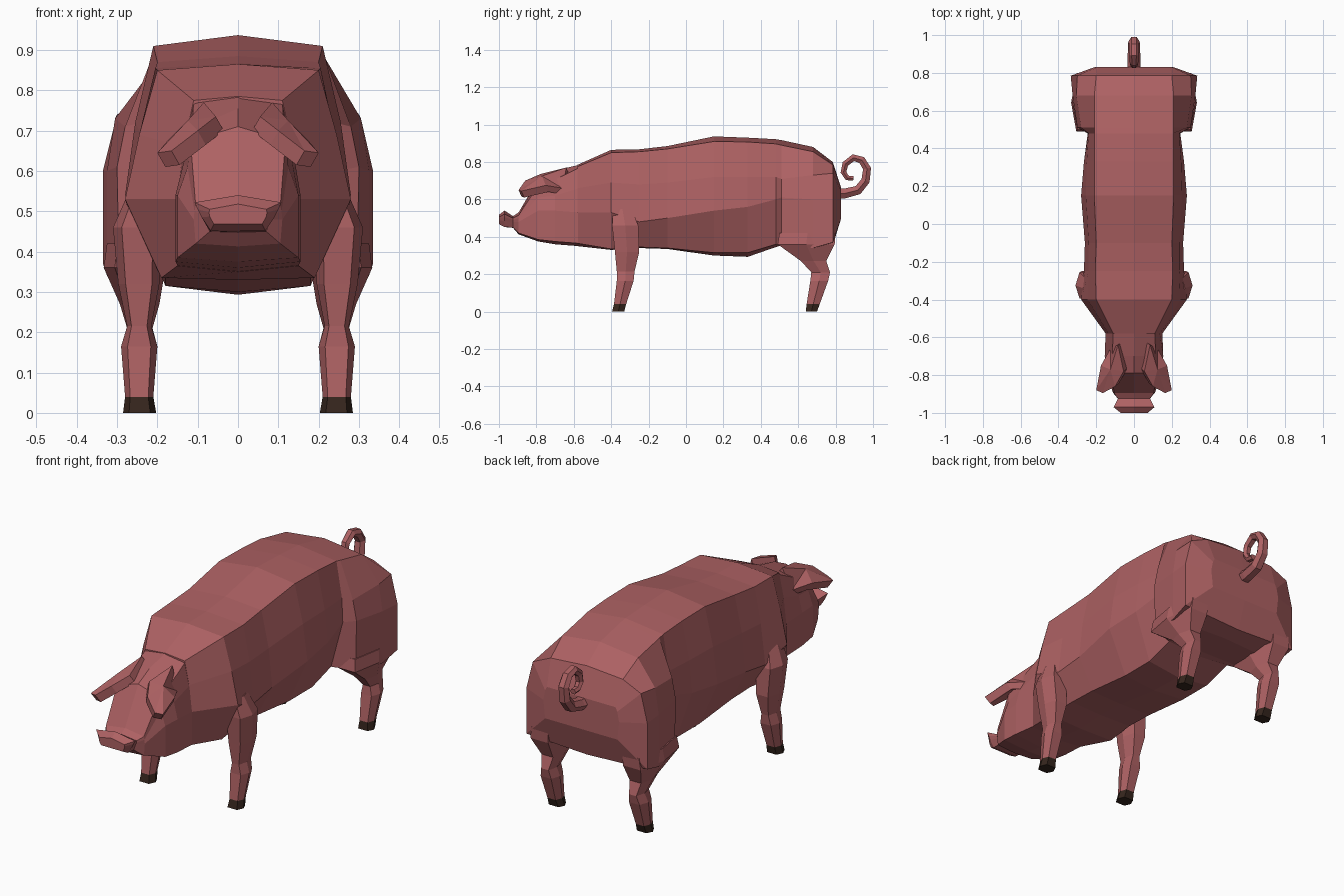
import bpy, bmesh, math
from mathutils import Vector


def material(name, color):
    m = bpy.data.materials.new(name)
    m.diffuse_color = (*color, 1)
    return m


SKIN = material("skin", (0.42, 0.12, 0.125))
HOOF = material("hoof", (0.035, 0.018, 0.012))


def finish(name, bm, mat, mirror=False):
    bmesh.ops.recalc_face_normals(bm, faces=bm.faces)
    me = bpy.data.meshes.new(name)
    bm.to_mesh(me)
    bm.free()
    me.materials.append(mat)
    ob = bpy.data.objects.new(name, me)
    bpy.context.collection.objects.link(ob)
    if mirror:
        ob.modifiers.new("mirror", 'MIRROR').use_mirror_merge = False
    return ob


def loft(name, rings, mat=SKIN, mirror=False):
    """Skin a list of closed point rings and cap both ends."""
    bm = bmesh.new()
    vs = [[bm.verts.new(p) for p in r] for r in rings]
    n = len(vs[0])
    for a, b in zip(vs, vs[1:]):
        for i in range(n):
            j = (i + 1) % n
            bm.faces.new((a[i], a[j], b[j], b[i]))
    bm.faces.new(vs[0])
    bm.faces.new(vs[-1])
    return finish(name, bm, mat, mirror)


def section(y, top, *rest):
    """Symmetric cross-section: top z, four (x, z) side points, bottom z."""
    side = [(rest[i], rest[i + 1]) for i in range(0, 8, 2)]
    half = [(x, y, z) for x, z in side]
    return ([(0, y, top)] + half + [(0, y, rest[8])]
            + [(-x, y, z) for x, y, z in reversed(half)])


# Torso: y, top, shoulder, upper side, mid side, low side, belly
torso = [
    (-.58, .785, .11, .775, .135, .66, .15, .53, .15, .365, .35),
    (-.40, .865, .20, .85, .245, .69, .28, .53, .19, .335, .33),
    (-.25, .868, .205, .855, .24, .68, .265, .48, .18, .345, .34),
    (-.10, .885, .20, .87, .24, .69, .26, .50, .18, .34, .335),
    (.15, .937, .21, .91, .255, .72, .28, .54, .18, .315, .30),
    (.33, .93, .21, .907, .25, .72, .265, .56, .18, .315, .293),
    (.48, .922, .21, .897, .24, .72, .245, .60, .18, .36, .345),
    (.51, .917, .21, .89, .28, .71, .30, .61, .295, .36, .355),
    (.68, .88, .21, .855, .305, .73, .325, .60, .325, .34, .355),
    (.785, .80, .20, .785, .30, .74, .335, .60, .335, .37, .355),
    (.83, .66, .19, .66, .20, .64, .21, .59, .20, .50, .50),
]
loft("torso", [section(*r) for r in torso])

# Head with upturned snout
head = [
    (-.57, .785, .11, .77, .135, .66, .15, .53, .15, .365, .35),
    (-.70, .755, .115, .705, .135, .62, .155, .54, .155, .375, .36),
    (-.79, .71, .118, .675, .125, .61, .15, .54, .15, .385, .375),
    (-.895, .53, .105, .515, .108, .50, .11, .48, .105, .42, .413),
    (-.925, .51, .085, .50, .085, .49, .08, .48, .07, .45, .448),
    (-.97, .54, .108, .522, .10, .505, .09, .485, .068, .452, .452),
    (-1.0, .518, .07, .505, .072, .497, .07, .487, .06, .468, .468),
]
loft("head", [section(*r) for r in head])

# Drooping ears
bm = bmesh.new()
outline = [(.085, -.64, .77), (.125, -.66, .66), (.175, -.75, .675), (.20, -.88, .645),
           (.165, -.895, .65), (.10, -.86, .70), (.055, -.78, .735)]
up = [bm.verts.new(p) for p in outline]
low = [bm.verts.new((x - .02, y + .015, z - .035)) for x, y, z in outline]
c_up = bm.verts.new((.125, -.77, .725))
c_low = bm.verts.new((.115, -.76, .665))
for i in range(len(up)):
    j = (i + 1) % len(up)
    bm.faces.new((up[i], up[j], low[j], low[i]))
    bm.faces.new((up[i], up[j], c_up))
    bm.faces.new((low[i], low[j], c_low))
finish("ears", bm, SKIN, True)


def leg_ring(z, x0, x1, y0, y1):
    """Six-sided leg section filling the given x and y range."""
    xm, d = (x0 + x1) / 2, (x1 - x0) * .32
    ym = (y0 + y1) / 2
    return [(x0, ym, z), (xm - d, y0, z), (xm + d, y0, z),
            (x1, ym, z), (xm + d, y1, z), (xm - d, y1, z)]


# Legs: z, x range, y range from top to hoof
front = [(.55, .19, .27, -.39, -.29), (.46, .19, .31, -.395, -.255),
         (.32, .195, .297, -.38, -.25), (.215, .215, .275, -.37, -.275),
         (.165, .20, .29, -.37, -.28), (.04, .21, .28, -.385, -.32),
         (0, .203, .285, -.395, -.33)]
hind = [(.42, .18, .325, .50, .80), (.36, .18, .333, .49, .795),
        (.27, .195, .293, .615, .75), (.21, .212, .275, .67, .77),
        (.165, .20, .29, .665, .76), (.04, .21, .28, .645, .715),
        (0, .203, .285, .64, .70)]
for name, rows in (("front", front), ("hind", hind)):
    rings = [leg_ring(*r) for r in rows]
    loft(name + "_legs", rings[:-1], SKIN, True)
    loft(name + "_hooves", rings[-2:], HOOF, True)

# Curly tail: hexagonal tube tapering along a spiral
path = [Vector((0, y, z)) for y, z in
        [(.80, .63), (.85, .632), (.92, .65), (.96, .70), (.968, .765), (.94, .81),
         (.895, .823), (.852, .79), (.842, .745), (.862, .715), (.895, .712)]]
rings = []
for i, p in enumerate(path):
    t = (path[min(i + 1, len(path) - 1)] - path[max(i - 1, 0)]).normalized()
    n = t.cross(Vector((1, 0, 0)))
    r = .032 - .018 * i / (len(path) - 1)
    rings.append([p + n * r * math.sin(a) + Vector((1.15 * r * math.cos(a), 0, 0))
                  for a in (k * math.pi / 3 for k in range(6))])
loft("tail", rings)
